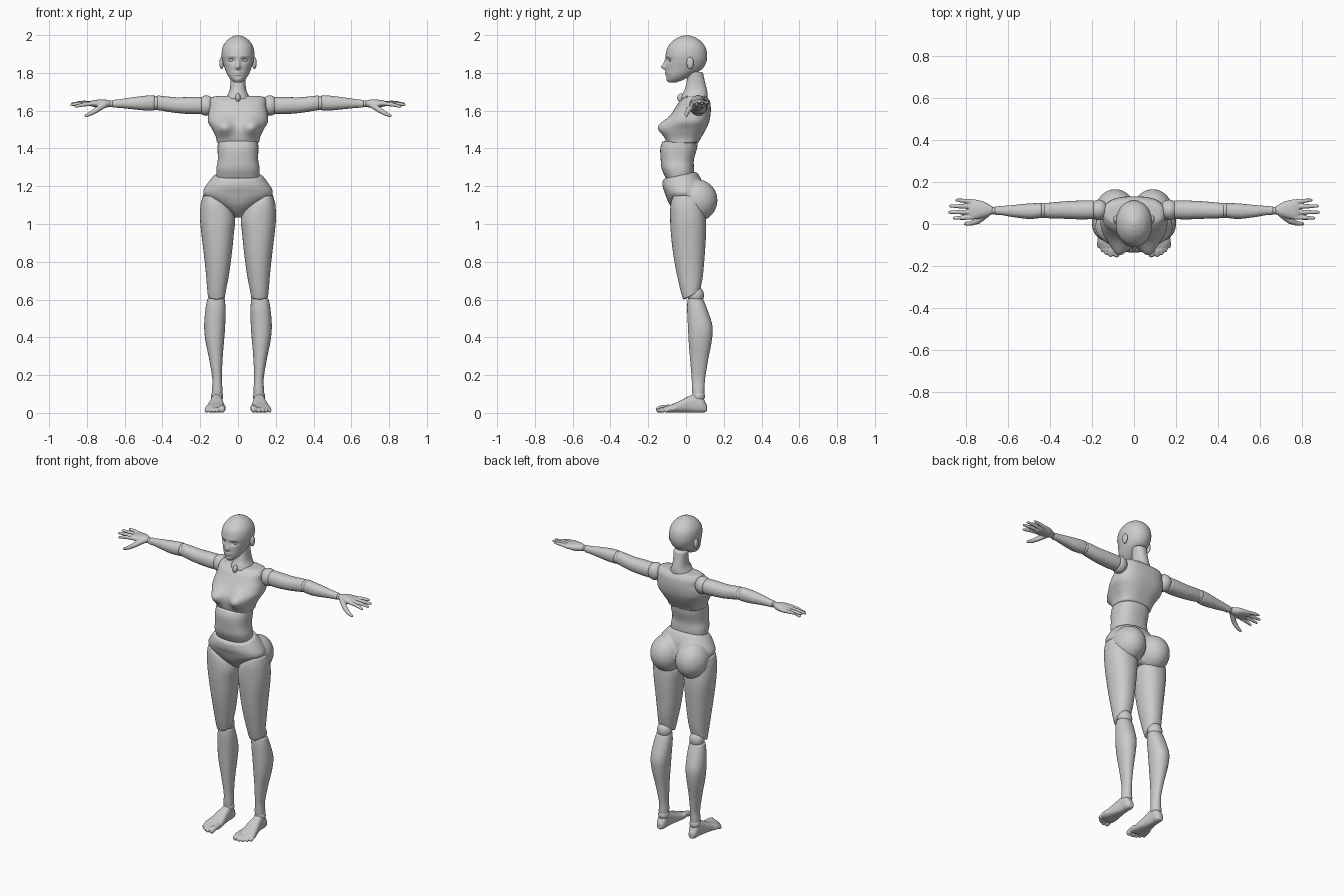
import bpy, bmesh, math
from mathutils import Vector, Matrix

AXES = {'z': lambda t, a, b: (a, b, t), 'x': lambda t, a, b: (t, a, b), 'y': lambda t, a, b: (a, t, b)}


def smooth_path(rows, sub):
    # Catmull-Rom through the cross-section rows
    out, n = [], len(rows)
    for i in range(n - 1):
        p = [rows[max(0, min(n - 1, i + k))] for k in (-1, 0, 1, 2)]
        for s in range(sub):
            u = s / sub
            out.append([0.5 * (2 * b + (c - a) * u + (2 * a - 5 * b + 4 * c - d) * u * u
                               + (3 * b - a - 3 * c + d) * u ** 3) for a, b, c, d in zip(*p)])
    return out + [list(rows[-1])]


def loft(bm, rows, axis='z', seg=36, sub=5, power=2.2, cap=0.006, warp=None):
    # rows: position, a min, a max, b min, b max; ends are rounded
    path = smooth_path(rows, sub)
    d = cap if path[-1][0] > path[0][0] else -cap

    def shrunk(r, f, dt):
        ca, cb = (r[1] + r[2]) / 2, (r[3] + r[4]) / 2
        return [r[0] + dt] + [ca + (v - ca) * f for v in r[1:3]] + [cb + (v - cb) * f for v in r[3:5]]
    path = ([shrunk(path[0], .55, -d), shrunk(path[0], .86, -d * .7)] + path
            + [shrunk(path[-1], .86, d * .7), shrunk(path[-1], .55, d)])
    rings = []
    for t, a0, a1, b0, b1 in path:
        ring = []
        for k in range(seg):
            w = 2 * math.pi * k / seg
            c, s = math.cos(w), math.sin(w)
            a = (a0 + a1) / 2 + (a1 - a0) / 2 * math.copysign(abs(c) ** (2 / power), c)
            b = (b0 + b1) / 2 + (b1 - b0) / 2 * math.copysign(abs(s) ** (2 / power), s)
            v = Vector(AXES[axis](t, a, b))
            if warp:
                v = warp(v, s)
            ring.append(bm.verts.new(v))
        rings.append(ring)
    for r, q in zip(rings, rings[1:]):
        for k in range(seg):
            bm.faces.new((r[k], r[(k + 1) % seg], q[(k + 1) % seg], q[k]))
    bm.faces.new(rings[0])
    bm.faces.new(rings[-1])


def ball(bm, c, r):
    bmesh.ops.create_uvsphere(bm, u_segments=28, v_segments=18, radius=1,
                              matrix=Matrix.Translation(c) @ Matrix.Diagonal((*r, 1)))


def chain(bm, pts, radii):
    # tapered rods with round joints, for fingers and toes
    for p, q, r0, r1 in zip(pts, pts[1:], radii, radii[1:]):
        p, q = Vector(p), Vector(q)
        m = Matrix.Translation((p + q) / 2) @ (q - p).to_track_quat('Z', 'Y').to_matrix().to_4x4()
        bmesh.ops.create_cone(bm, cap_ends=True, segments=14, radius1=r0, radius2=r1, depth=(q - p).length, matrix=m)
    for p, r in zip(pts, radii):
        bmesh.ops.create_uvsphere(bm, u_segments=14, v_segments=10, radius=r, matrix=Matrix.Translation(p))


def finish(name, bm, mirror=False, voxel=0, relax=4):
    bmesh.ops.recalc_face_normals(bm, faces=bm.faces[:])
    me = bpy.data.meshes.new(name)
    bm.to_mesh(me)
    bm.free()
    me.shade_smooth()
    ob = bpy.data.objects.new(name, me)
    bpy.context.collection.objects.link(ob)
    if voxel:
        m = ob.modifiers.new('blend', 'REMESH')
        m.mode, m.voxel_size, m.use_smooth_shade = 'VOXEL', voxel, True
        m = ob.modifiers.new('relax', 'SMOOTH')
        m.iterations, m.factor = relax, 0.5
    if mirror:
        ob.modifiers.new('mirror', 'MIRROR').use_mirror_merge = False


def part(name, rows, mirror=True, **kw):
    bm = bmesh.new()
    loft(bm, rows, **kw)
    finish(name, bm, mirror)


def joint(name, c, r, mirror=True):
    bm = bmesh.new()
    ball(bm, c, r)
    finish(name, bm, mirror)


def bumps(items):
    # soft front-side relief: x, z, x size, z size, y shift
    def f(v, s):
        w = max(0, min(1, -s * 2.5))
        dy = sum(d * math.exp(-((abs(v.x) - x) / sx) ** 2 - ((v.z - z) / sz) ** 2) for x, z, sx, sz, d in items)
        return v + Vector((0, dy * w, 0))
    return f


def clamp(t):
    return max(0, min(1, t))


def sym(rows):
    return [(z, -w, w, y0, y1) for z, w, y0, y1 in rows]


# head with face relief, eyes and ears
face = bumps([(0, 1.831, .012, .013, -.022), (0, 1.852, .009, .022, -.011), (.034, 1.867, .018, .012, .013),
              (0, 1.802, .020, .005, -.006), (0, 1.791, .016, .005, -.005), (0, 1.765, .018, .01, -.004),
              (.03, 1.888, .025, .007, -.003)])
part('head', sym([(1.750, .018, -.093, -.05), (1.765, .038, -.100, -.01), (1.79, .056, -.105, .035),
                  (1.82, .069, -.107, .085), (1.86, .082, -.106, .108), (1.90, .087, -.107, .112),
                  (1.94, .080, -.095, .101), (1.972, .058, -.066, .074), (1.990, .033, -.036, .044),
                  (1.997, .014, -.012, .020)]), False, seg=88, sub=9, power=2.1, cap=.002, warp=face)
joint('eye', (.034, -.079, 1.866), (.016, .012, .009))
joint('ear', (.087, .022, 1.852), (.012, .019, .032))

# neck and throat tab
part('neck', sym([(1.665, .066, -.025, .112), (1.685, .055, -.02, .114), (1.71, .044, -.008, .111),
                  (1.75, .040, .003, .101), (1.80, .042, .01, .09)]), False)
joint('throat_tab', (0, -.022, 1.668), (.014, .025, .024), False)

# chest
part('chest', sym([(1.432, .112, -.105, .066), (1.46, .117, -.110, .082), (1.50, .136, -.108, .105),
                   (1.54, .158, -.098, .122), (1.58, .158, -.078, .130), (1.62, .150, -.054, .131),
                   (1.65, .149, -.034, .126), (1.672, .140, -.008, .112)]), False, seg=72, sub=8,
     power=2.7, warp=bumps([(.074, 1.512, .047, .045, -.050)]))

# waist
part('waist', sym([(1.24, .112, -.105, .04), (1.29, .115, -.128, .042), (1.34, .107, -.134, .042),
                   (1.40, .108, -.136, .058), (1.435, .106, -.125, .062)]), False, seg=48, power=2.4)

# pelvis with rounded seat
bm = bmesh.new()
loft(bm, sym([(1.04, .025, -.025, .06), (1.065, .05, -.055, .07), (1.10, .105, -.085, .08), (1.14, .168, -.104, .085),
              (1.17, .185, -.113, .09), (1.21, .164, -.124, .085), (1.255, .130, -.124, .058)]), seg=48,
     warp=lambda v, s: v + Vector((0, 0, .22 * (v.y + .03) * clamp((v.z - 1.15) / .1))))
for s in (-1, 1):
    ball(bm, (s * .089, .056, 1.125), (.099, .111, .112))
finish('pelvis', bm, voxel=.007, relax=6)

# legs
part('thigh', [(1.145, .10, .187, -.07, .07), (1.10, .045, .198, -.082, .09), (1.03, .016, .201, -.084, .104),
               (.95, .022, .194, -.080, .106), (.85, .032, .182, -.069, .100), (.75, .045, .171, -.052, .092),
               (.66, .060, .164, -.030, .082), (.61, .068, .160, -.016, .074)],
     warp=lambda v, s: v + Vector((0, 0, .55 * v.y * clamp((.72 - v.z) / .12))))
joint('knee_joint', (.114, .052, .622), (.045, .043, .05))
part('shin', [(.60, .070, .163, .008, .092), (.55, .066, .172, .006, .112), (.46, .068, .179, .010, .140),
              (.38, .074, .172, .014, .136), (.28, .082, .152, .022, .117), (.18, .085, .136, .030, .101),
              (.12, .082, .138, .032, .098), (.09, .084, .138, .036, .096)])
joint('ankle_joint', (.111, .066, .088), (.032, .034, .034))

# foot with toes
bm = bmesh.new()
loft(bm, [(.105, .092, .132, .004, .05), (.085, .083, .141, .002, .085), (.05, .082, .143, .002, .100),
          (.01, .078, .150, .002, .086), (-.04, .070, .163, .002, .060), (-.085, .066, .174, .002, .042),
          (-.108, .070, .160, .003, .034)], axis='y', power=2.6)
for x, y, r in ((.084, -.143, .017), (.111, -.146, .012), (.131, -.137, .0115), (.149, -.124, .011), (.166, -.106, .0105)):
    chain(bm, [(x - .004, y + .05, r + .012), (x, y + .018, r + .008), (x, y, r + .001)], (r * .9, r, r))
finish('foot', bm, True, voxel=.004, relax=3)

# arms
joint('shoulder', (.168, .067, 1.627), (.046, .049, .054))
part('upper_arm', [(.195, .024, .112, 1.582, 1.672), (.25, .022, .112, 1.582, 1.672), (.33, .025, .108, 1.588, 1.671),
                   (.40, .027, .102, 1.599, 1.678), (.425, .030, .098, 1.603, 1.680)], axis='x')
joint('elbow_joint', (.434, .065, 1.641), (.036, .036, .038))
part('forearm', [(.445, .029, .100, 1.602, 1.682), (.50, .024, .098, 1.602, 1.678), (.57, .032, .091, 1.609, 1.669),
                 (.63, .042, .086, 1.615, 1.660), (.66, .044, .084, 1.616, 1.657)], axis='x')
joint('wrist_joint', (.67, .064, 1.637), (.018, .018, .018))

# hand with fingers and thumb
bm = bmesh.new()
loft(bm, [(.678, .046, .085, 1.620, 1.654), (.715, .032, .106, 1.614, 1.660), (.76, .022, .117, 1.619, 1.656),
          (.782, .024, .115, 1.624, 1.651)], axis='x')
for y0, y1, tip, z in ((.032, .028, .858, 1.622), (.057, .056, .880, 1.632), (.083, .086, .876, 1.638), (.107, .114, .845, 1.644)):
    chain(bm, [(.77, y0, 1.638), (.77 + (tip - .77) * .55, (y0 + y1) / 2, (1.642 + z) / 2), (tip, y1, z)],
          (.0115, .0105, .0075))
chain(bm, [(.705, .045, 1.632), (.745, .014, 1.606), (.775, .004, 1.587), (.805, .001, 1.573)], (.016, .0145, .012, .008))
finish('hand', bm, True, voxel=.0035, relax=2)
